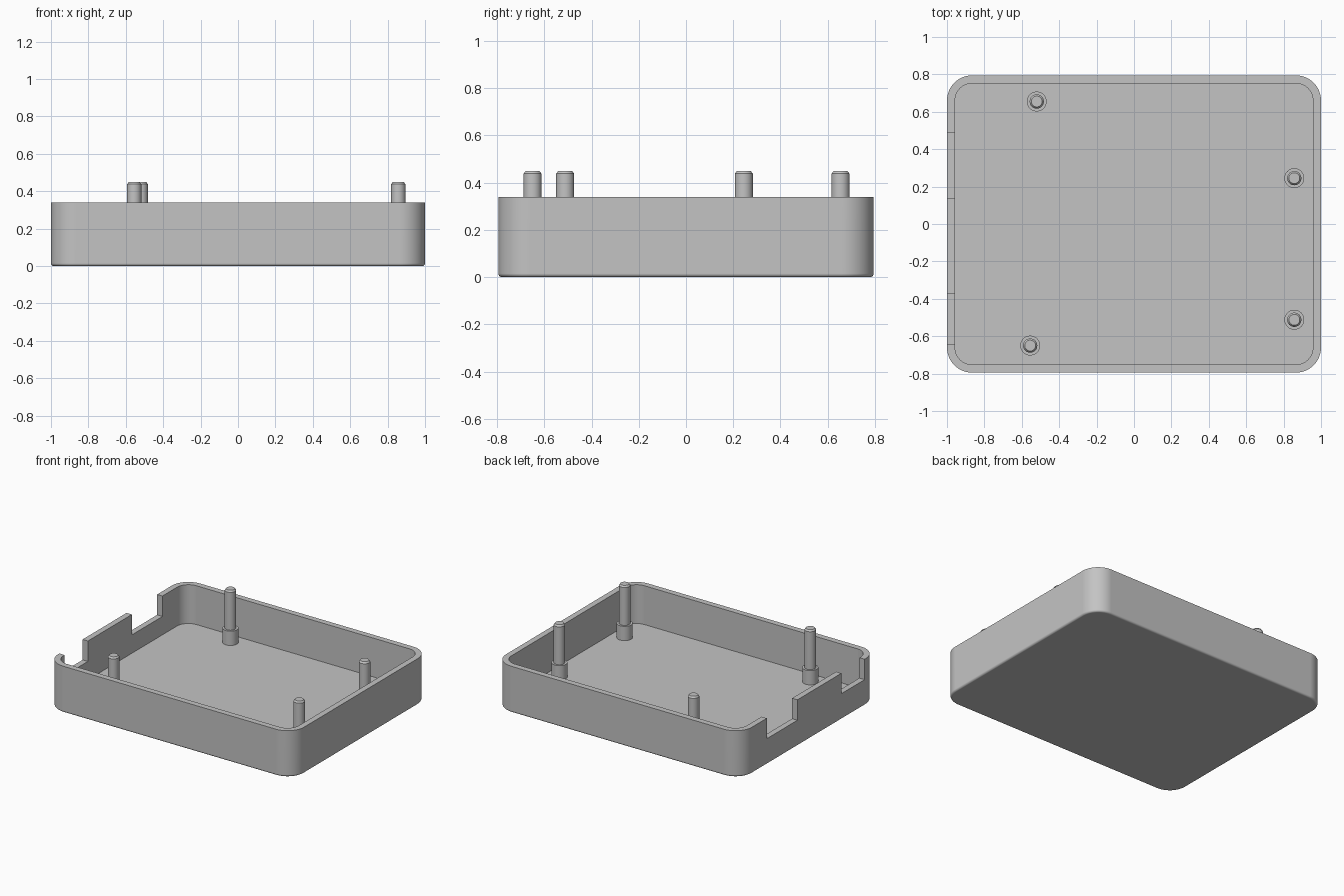
import bpy
import bmesh
from math import cos, sin, pi, radians

cube = bpy.data.objects.get("Cube")
if cube:
    bpy.data.objects.remove(cube, do_unlink=True)

# Overall sizes
HALF_X, HALF_Y, HEIGHT = 1.0, 0.795, 0.34
WALL, FLOOR, CORNER, FILLET = 0.043, 0.055, 0.135, 0.015
NOTCH_Z = 0.19
POST_TOP, COLLAR_TOP = 0.45, 0.16

grey = bpy.data.materials.new("plain grey")
grey.use_nodes = True
grey.diffuse_color = (0.55, 0.55, 0.55, 1)
grey.node_tree.nodes["Principled BSDF"].inputs["Base Color"].default_value = grey.diffuse_color


def rounded_rect(inset, z, steps=12):
    """Outline of the tray, moved inwards by inset, at height z."""
    r = CORNER - inset
    cx, cy = HALF_X - CORNER, HALF_Y - CORNER
    points = []
    for k, (sx, sy) in enumerate(((1, 1), (-1, 1), (-1, -1), (1, -1))):
        for i in range(steps + 1):
            a = (k + i / steps) * pi / 2
            points.append((sx * cx + r * cos(a), sy * cy + r * sin(a), z))
    return points


def circle(x, y, r, z, steps=40):
    return [(x + r * cos(2 * pi * i / steps), y + r * sin(2 * pi * i / steps), z)
            for i in range(steps)]


def loft(name, loops):
    """Skin a stack of equal loops and cap both ends."""
    bm = bmesh.new()
    rings = [[bm.verts.new(p) for p in loop] for loop in loops]
    for low, high in zip(rings, rings[1:]):
        for i in range(len(low)):
            j = (i + 1) % len(low)
            bm.faces.new((low[i], low[j], high[j], high[i]))
    bm.faces.new(rings[0][::-1])
    bm.faces.new(rings[-1])
    bmesh.ops.recalc_face_normals(bm, faces=bm.faces)
    mesh = bpy.data.meshes.new(name)
    bm.to_mesh(mesh)
    bm.free()
    mesh.materials.append(grey)
    obj = bpy.data.objects.new(name, mesh)
    bpy.context.collection.objects.link(obj)
    return obj


def activate(obj):
    bpy.ops.object.select_all(action="DESELECT")
    obj.select_set(True)
    bpy.context.view_layer.objects.active = obj


def smooth(obj):
    activate(obj)
    bpy.ops.object.shade_smooth_by_angle(angle=radians(30))
    normals = obj.modifiers.new("even shading", "WEIGHTED_NORMAL")
    normals.keep_sharp = True


# Tray: filleted underside, outer wall, rim, inner wall and floor
loops = []
for i in range(5):
    a = i / 4 * pi / 2
    loops.append(rounded_rect(FILLET * (1 - sin(a)), FILLET * (1 - cos(a))))
loops += [rounded_rect(0, HEIGHT), rounded_rect(WALL, HEIGHT), rounded_rect(WALL, FLOOR)]
tray = loft("tray", loops)

# Two notches cut down from the rim of the -x wall
for y0, y1 in ((0.135, 0.49), (-0.645, -0.375)):
    x0, x1 = -HALF_X - 0.1, -HALF_X + WALL + 0.02
    cutter = loft("notch_cutter", [
        [(x0, y0, z), (x1, y0, z), (x1, y1, z), (x0, y1, z)]
        for z in (NOTCH_Z, HEIGHT + 0.1)])
    cutter.hide_render = True
    activate(tray)
    cut = tray.modifiers.new("notch", "BOOLEAN")
    cut.operation = "DIFFERENCE"
    cut.solver = "EXACT"
    cut.object = cutter
    bpy.ops.object.modifier_apply(modifier=cut.name)
    bpy.data.objects.remove(cutter, do_unlink=True)
smooth(tray)

# Mounting posts: wide collar, slim pin and a chamfered tip
POSTS = {
    "back_right": (-0.52, 0.655),
    "back_left": (0.857, 0.245),
    "front_left": (0.857, -0.512),
    "front_right": (-0.555, -0.65),
}
PROFILE = ((0.053, FLOOR - 0.01), (0.053, COLLAR_TOP), (0.038, COLLAR_TOP),
           (0.038, POST_TOP - 0.012), (0.029, POST_TOP))
for place, (x, y) in POSTS.items():
    post = loft("mounting_post_" + place, [circle(x, y, r, z) for r, z in PROFILE])
    smooth(post)
